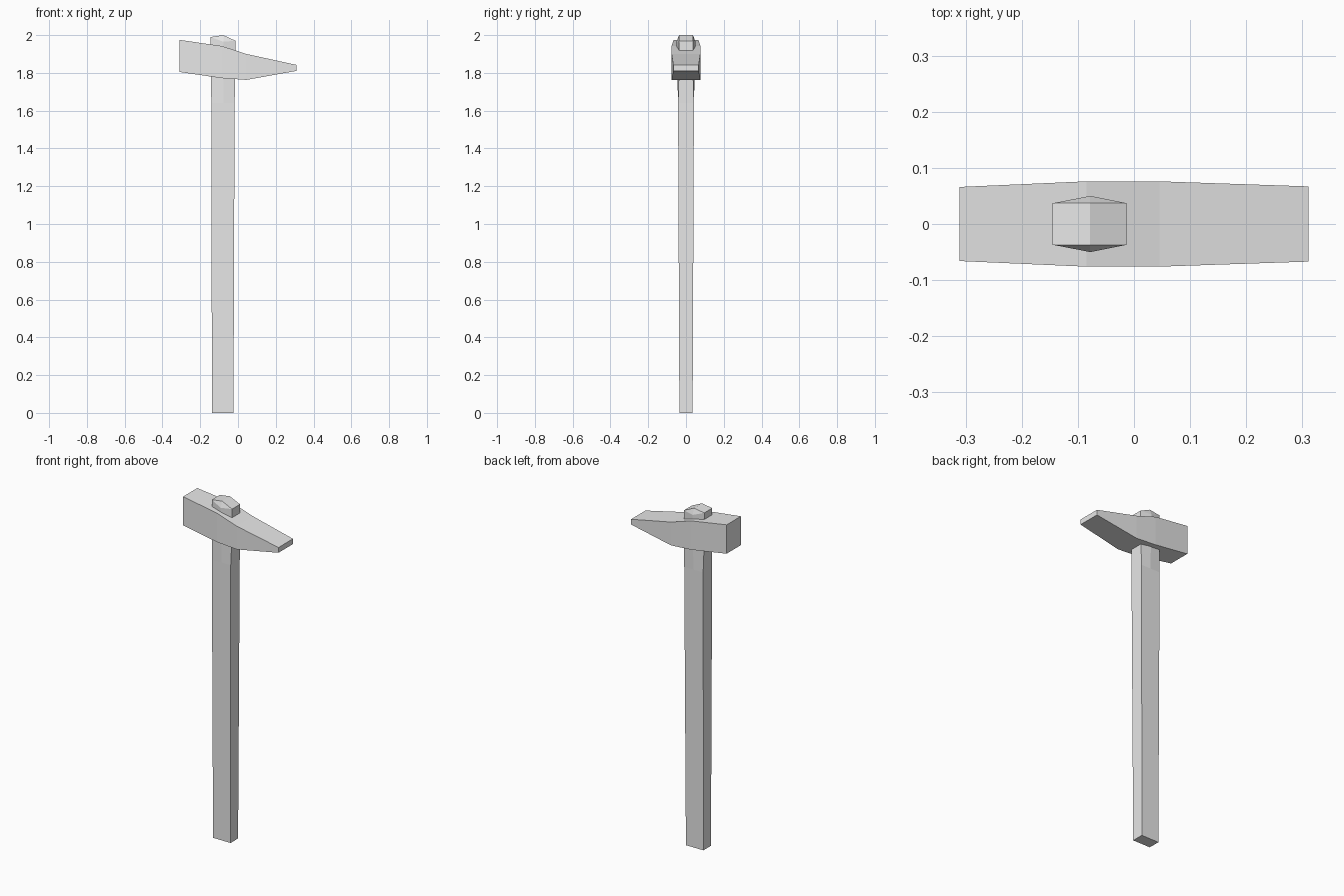
import bpy

if "Cube" in bpy.data.objects:
    bpy.data.objects.remove(bpy.data.objects["Cube"])

gray = bpy.data.materials.new("plain_gray")
gray.diffuse_color = (0.8, 0.8, 0.8, 1)
gray.use_nodes = True
gray.node_tree.nodes["Principled BSDF"].inputs["Base Color"].default_value = gray.diffuse_color


def loft(name, rings):
    """Skin a row of equal-sized rings and cap both ends."""
    n = len(rings[0])
    verts = [p for ring in rings for p in ring]
    faces = [tuple(range(n))[::-1]]
    for r in range(len(rings) - 1):
        for i in range(n):
            a, b = r * n + i, r * n + (i + 1) % n
            faces.append((a, b, b + n, a + n))
    last = (len(rings) - 1) * n
    if n == 6:  # handle top: two sloped quads meeting at a ridge
        mid = len(verts)
        x, y, z = zip(*rings[-1])
        verts += [(x[1], y[0], 2.0), (x[4], y[3], 2.0)]
        f, b = mid, mid + 1
        faces += [(last, f, b, last + 5), (f, last + 2, last + 3, b),
                  (last, last + 1, f), (last + 1, last + 2, f),
                  (last + 3, last + 4, b), (last + 4, last + 5, b)]
    else:
        faces.append(tuple(range(last, last + n)))
    mesh = bpy.data.meshes.new(name)
    mesh.from_pydata(verts, [], faces)
    mesh.materials.append(gray)
    obj = bpy.data.objects.new(name, mesh)
    bpy.context.collection.objects.link(obj)
    return obj


# Handle: six-sided sections with a shallow ridge front and back near the top
def handle_ring(xl, xr, corner, ridge, zl, zm, zr):
    xm = -0.078
    return [(xl, -corner, zl), (xm, -ridge, zm), (xr, -corner, zr),
            (xr, corner, zr), (xm, ridge, zm), (xl, corner, zl)]


loft("handle", [
    handle_ring(-0.138, -0.024, 0.035, 0.035, 0, 0, 0),
    handle_ring(-0.141, -0.018, 0.042, 0.042, 1.64, 1.64, 1.64),
    handle_ring(-0.144, -0.014, 0.037, 0.046, 1.80, 1.80, 1.80),
    handle_ring(-0.145, -0.013, 0.037, 0.050, 1.99, 1.965, 1.97),
])

# Head: rectangular sections from the square face to the thin wedge
sections = [(-0.311, 0.066, 1.805, 1.975), (-0.085, 0.076, 1.772, 1.942),
            (0.045, 0.076, 1.763, 1.900), (0.311, 0.067, 1.811, 1.842)]
loft("head", [[(x, -w, lo), (x, w, lo), (x, w, hi), (x, -w, hi)]
              for x, w, lo, hi in sections])
